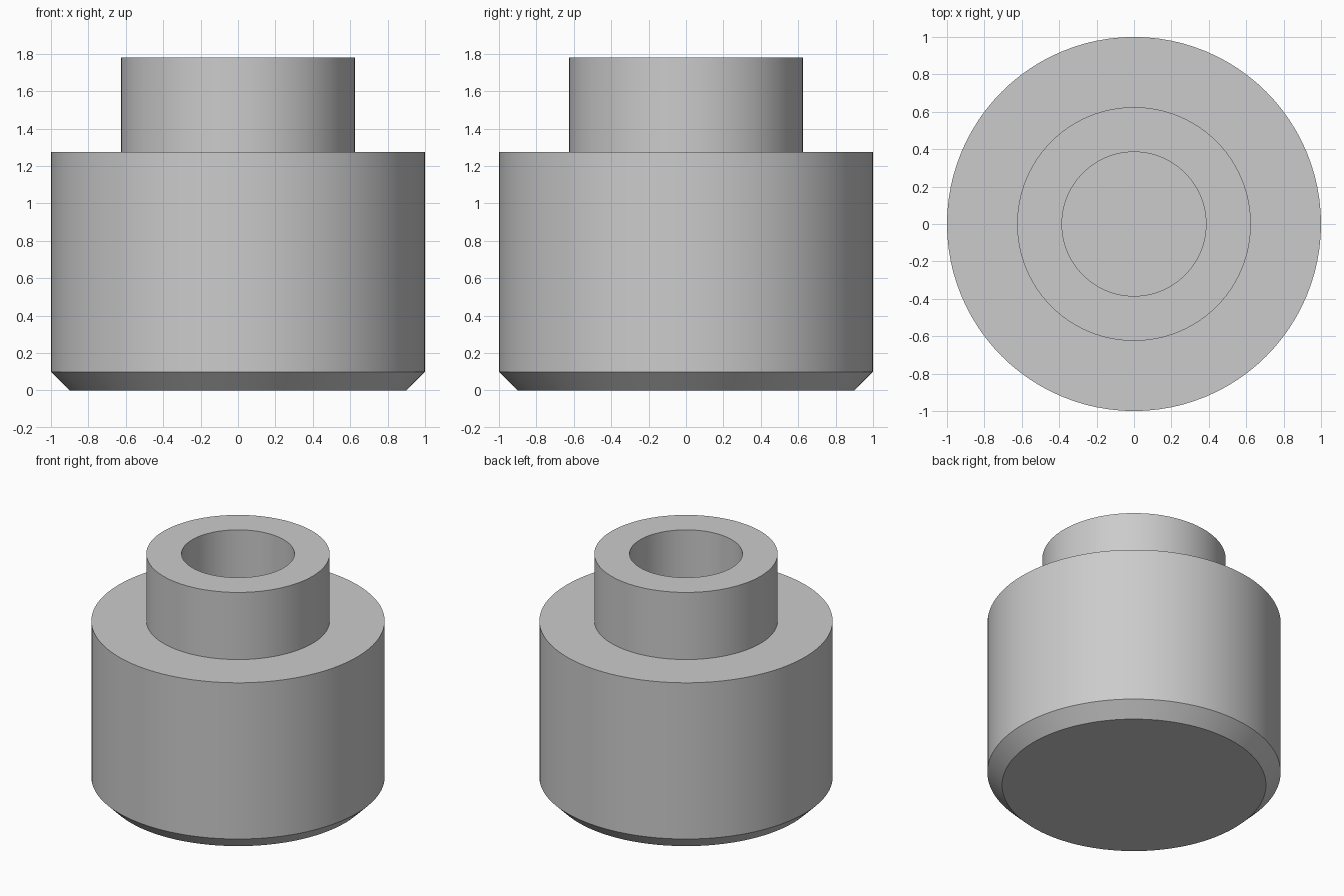
import bpy
import bmesh
import math

cube = bpy.data.objects.get("Cube")
if cube:
    bpy.data.objects.remove(cube, do_unlink=True)

SEGMENTS = 96

# Single plain grey
grey = bpy.data.materials.new("plain_grey")
grey.use_nodes = True
colour = (0.6, 0.6, 0.6, 1.0)
grey.diffuse_color = colour
grey.node_tree.nodes["Principled BSDF"].inputs["Base Color"].default_value = colour


def turned_part(name, profile):
    """Spin a (radius, height) profile round z; both ends lie on the axis."""
    bm = bmesh.new()
    verts = [bm.verts.new((r, 0, z)) for r, z in profile]
    edges = [bm.edges.new(pair) for pair in zip(verts, verts[1:])]
    bmesh.ops.spin(bm, geom=verts + edges, cent=(0, 0, 0), axis=(0, 0, 1),
                   angle=math.tau, steps=SEGMENTS, use_merge=True)
    bmesh.ops.remove_doubles(bm, verts=bm.verts, dist=0.0001)
    bmesh.ops.recalc_face_normals(bm, faces=bm.faces)
    mesh = bpy.data.meshes.new(name)
    bm.to_mesh(mesh)
    bm.free()
    mesh.materials.append(grey)
    obj = bpy.data.objects.new(name, mesh)
    bpy.context.collection.objects.link(obj)
    bpy.ops.object.select_all(action="DESELECT")
    obj.select_set(True)
    bpy.context.view_layer.objects.active = obj
    bpy.ops.object.shade_smooth_by_angle(angle=math.radians(30))
    return obj


# Chamfered body, narrower neck and blind bore in one turned solid
turned_part("stepped_bushing", [
    (0, 0), (0.9, 0), (1, 0.1),            # base and chamfer
    (1, 1.275), (0.625, 1.275),            # body wall and shoulder
    (0.625, 1.78), (0.385, 1.78),          # neck wall and rim
    (0.385, 0.77), (0, 0.77),              # bore wall and floor
])
